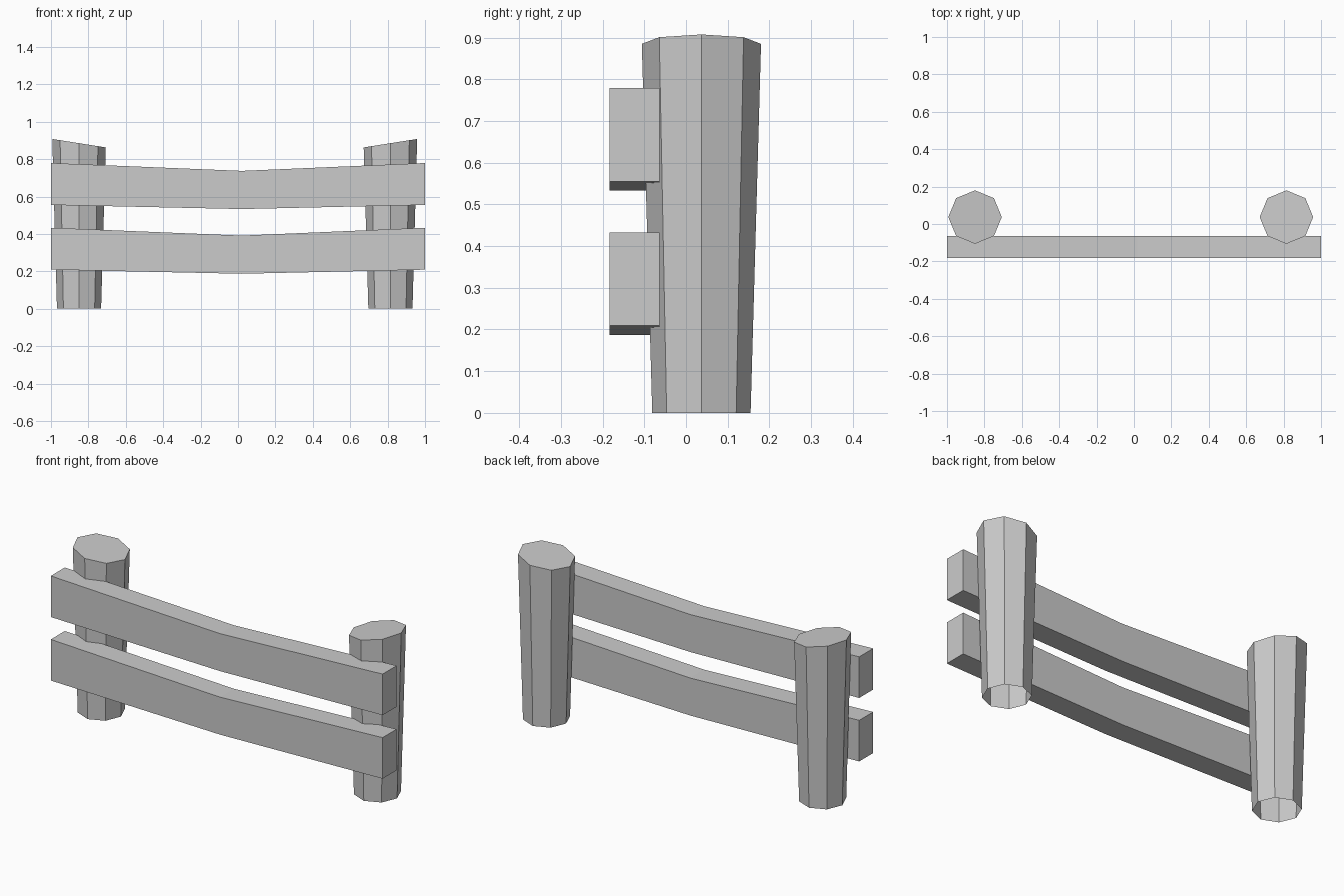
import bpy
import bmesh
from mathutils import Matrix

default_cube = bpy.data.objects.get("Cube")
if default_cube:
    bpy.data.objects.remove(default_cube, do_unlink=True)

GREY = (0.6, 0.6, 0.6, 1)
grey = bpy.data.materials.new("plain grey")
grey.use_nodes = True
grey.diffuse_color = GREY
grey.node_tree.nodes["Principled BSDF"].inputs["Base Color"].default_value = GREY


def add_object(name, bm):
    bmesh.ops.recalc_face_normals(bm, faces=bm.faces)
    mesh = bpy.data.meshes.new(name)
    bm.to_mesh(mesh)
    bm.free()
    mesh.materials.append(grey)
    obj = bpy.data.objects.new(name, mesh)
    bpy.context.collection.objects.link(obj)


def post(name, x, slope, height=0.885):
    """Octagonal post, wider at the top, with a slanted cap and open base."""
    bm = bmesh.new()
    bmesh.ops.create_cone(bm, segments=8, radius1=0.118, radius2=0.143,
                          depth=height, cap_ends=False,
                          matrix=Matrix.Translation((0, 0, height / 2)))
    top = [v for v in bm.verts if v.co.z > height / 2]
    bmesh.ops.contextual_create(bm, geom=[e for e in bm.edges
                                          if all(v in top for v in e.verts)])
    for v in top:
        v.co.z += slope * v.co.x
    bmesh.ops.translate(bm, verts=bm.verts, vec=(x, 0.037, 0))
    add_object(name, bm)


def rail(name, z_end):
    """Plank sagging and narrowing slightly at its middle."""
    bm = bmesh.new()
    front, back = -0.183, -0.063
    sections = []
    for x, low, high in ((-1, 0, 0.224), (0.02, -0.022, 0.182), (1, 0, 0.224)):
        corners = ((front, low), (back, low), (back, high), (front, high))
        sections.append([bm.verts.new((x, y, z_end + z)) for y, z in corners])
    for a, b in zip(sections, sections[1:]):
        for i in range(4):
            j = (i + 1) % 4
            bm.faces.new((a[i], a[j], b[j], b[i]))
    bm.faces.new(sections[0])
    bm.faces.new(sections[-1])
    add_object(name, bm)


# Posts, their caps rising outward
post("right_post", -0.85, -0.158)
post("left_post", 0.815, 0.158)

# Rails
rail("lower_rail", 0.209)
rail("upper_rail", 0.555)
